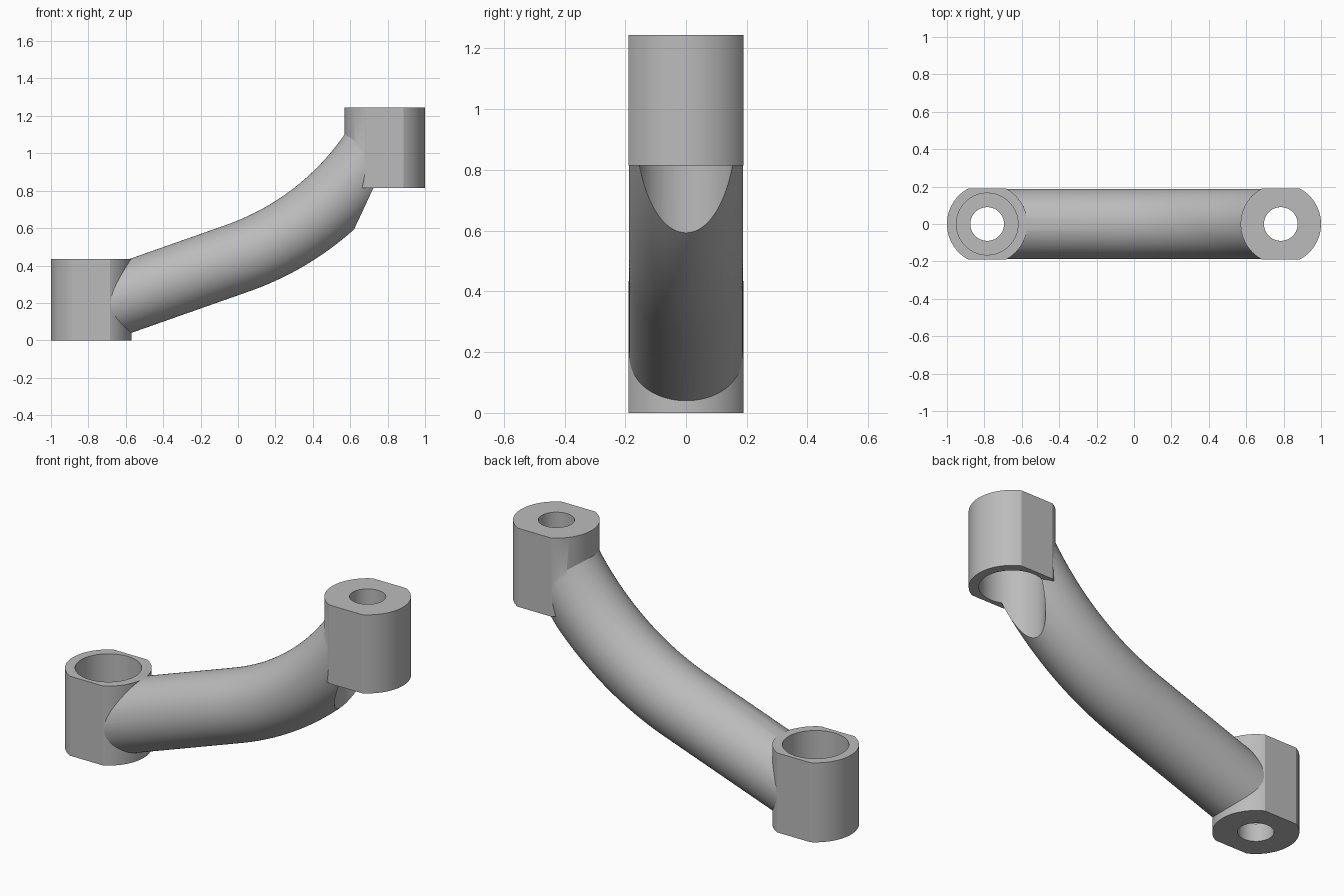
import bpy, bmesh, math
from mathutils import Vector

if "Cube" in bpy.data.objects:
    bpy.data.objects.remove(bpy.data.objects["Cube"], do_unlink=True)

HUB_X, HUB_R, HUB_H, FLAT_Y = 0.785, 0.215, 0.435, 0.19
BORE_R, HOLE_R, FLOOR = 0.165, 0.09, 0.1
TOP = 1.245
TUBE_R = 0.188
SEG = 96

grey = bpy.data.materials.new("plain grey")
grey.use_nodes = True
colour = (0.5, 0.5, 0.5, 1)
grey.diffuse_color = colour
grey.node_tree.nodes["Principled BSDF"].inputs["Base Color"].default_value = colour


def finish(bm, name):
    bmesh.ops.recalc_face_normals(bm, faces=bm.faces)
    mesh = bpy.data.meshes.new(name)
    bm.to_mesh(mesh)
    bm.free()
    mesh.materials.append(grey)
    obj = bpy.data.objects.new(name, mesh)
    bpy.context.collection.objects.link(obj)
    return obj


def cylinder(name, x, z0, z1, radius, flat=None):
    """Upright cylinder, optionally trimmed to two flats at y = +-flat."""
    bm = bmesh.new()
    bmesh.ops.create_cone(bm, cap_ends=True, segments=SEG, radius1=radius,
                          radius2=radius, depth=z1 - z0)
    bmesh.ops.translate(bm, verts=bm.verts, vec=(x, 0, (z0 + z1) / 2))
    if flat:
        for side in (1, -1):
            cut = bmesh.ops.bisect_plane(
                bm, geom=bm.verts[:] + bm.edges[:] + bm.faces[:],
                plane_co=(0, side * flat, 0), plane_no=(0, side, 0), clear_outer=True)
            edges = [e for e in cut["geom_cut"] if isinstance(e, bmesh.types.BMEdge)]
            bmesh.ops.edgeloop_fill(bm, edges=edges)
    return finish(bm, name)


def tube(name, path, radius):
    """Round bar swept along (x, z, slope angle) stations."""
    bm = bmesh.new()
    rings = []
    for x, z, angle in path:
        up = Vector((-math.sin(angle), 0, math.cos(angle)))
        ring = []
        for i in range(SEG):
            a = math.tau * i / SEG
            offset = up * math.cos(a) + Vector((0, math.sin(a), 0))
            ring.append(bm.verts.new(Vector((x, 0, z)) + offset * radius))
        rings.append(ring)
    for r0, r1 in zip(rings, rings[1:]):
        for i in range(SEG):
            j = (i + 1) % SEG
            bm.faces.new((r0[i], r0[j], r1[j], r1[i]))
    bm.faces.new(rings[0])
    bm.faces.new(rings[-1])
    return finish(bm, name)


def combine(target, other, operation):
    mod = target.modifiers.new(operation.lower(), "BOOLEAN")
    mod.operation, mod.solver, mod.object = operation, "EXACT", other
    bpy.context.view_layer.objects.active = target
    bpy.ops.object.modifier_apply(modifier=mod.name)
    bpy.data.objects.remove(other, do_unlink=True)


# Arm centreline: straight lower run, then an arc curving upward
slope, end_angle, bend = math.radians(19.4), math.radians(58), 1.476
start_z = 0.44
path = [(-0.72, start_z - 0.72 * math.tan(slope), slope)]
STEPS = 32
for i in range(STEPS + 1):
    a = slope + (end_angle - slope) * i / STEPS
    path.append((bend * (math.sin(a) - math.sin(slope)),
                 start_z + bend * (math.cos(slope) - math.cos(a)), a))
arm = tube("curved_arm_with_hubs", path, TUBE_R)

# Flat-sided hubs joined to both ends of the arm
combine(arm, cylinder("lower_hub", -HUB_X, 0, HUB_H, HUB_R, FLAT_Y), "UNION")
combine(arm, cylinder("upper_hub", HUB_X, TOP - HUB_H + 0.005, TOP, HUB_R, FLAT_Y), "UNION")

# Wide blind bores: lower hub opens upward, upper hub opens downward
combine(arm, cylinder("lower_bore", -HUB_X, FLOOR, HUB_H + 0.3, BORE_R), "DIFFERENCE")
combine(arm, cylinder("upper_bore", HUB_X, 0.3, TOP - FLOOR, BORE_R), "DIFFERENCE")

# Narrow bolt holes through both hub floors
for x, z in ((-HUB_X, 0), (HUB_X, TOP)):
    combine(arm, cylinder("bolt_hole", x, z - 0.2, z + 0.2, HOLE_R), "DIFFERENCE")

bpy.ops.object.select_all(action="DESELECT")
arm.select_set(True)
bpy.context.view_layer.objects.active = arm
bpy.ops.object.shade_smooth_by_angle(angle=math.radians(25))
